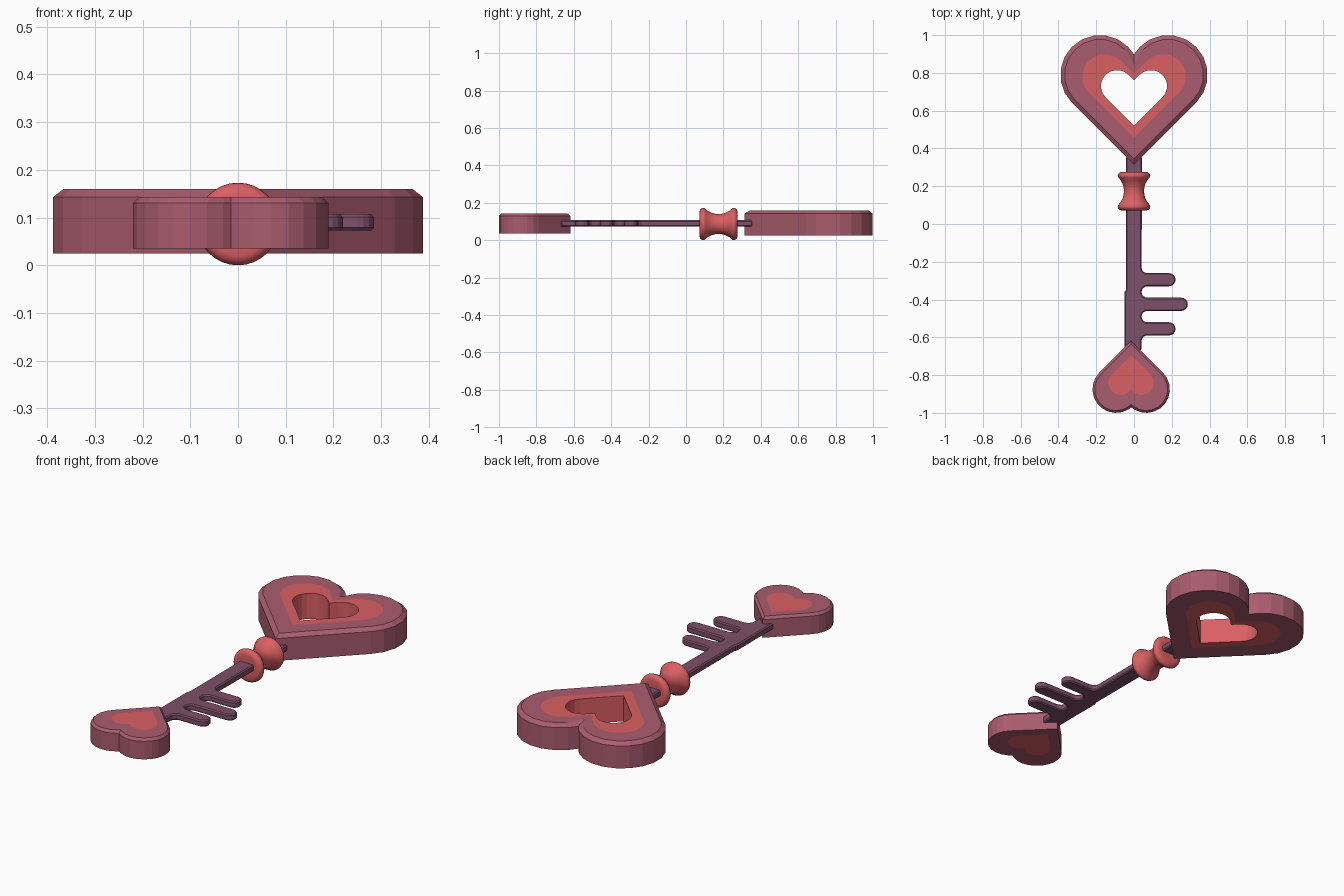
import bpy, bmesh
from math import sin, cos, acos, sqrt, pi, radians

if "Cube" in bpy.data.objects:
    bpy.data.objects.remove(bpy.data.objects["Cube"])


def material(name, rgb):
    m = bpy.data.materials.new(name)
    m.diffuse_color = (*rgb, 1)
    m.use_nodes = True
    m.node_tree.nodes["Principled BSDF"].inputs["Base Color"].default_value = m.diffuse_color
    return m


MAUVE = material("mauve", (0.40, 0.107, 0.156))
RED = material("red", (0.70, 0.115, 0.123))
PLUM = material("plum", (0.21, 0.08, 0.14))


def finish(name, bm, mats):
    bmesh.ops.recalc_face_normals(bm, faces=bm.faces)
    me = bpy.data.meshes.new(name)
    bm.to_mesh(me)
    bm.free()
    for m in mats:
        me.materials.append(m)
    ob = bpy.data.objects.new(name, me)
    bpy.context.collection.objects.link(ob)
    return ob


def arc(cx, cy, r, a0, a1, n):
    return [(cx + r * cos(radians(a0 + (a1 - a0) * i / n)),
             cy + r * sin(radians(a0 + (a1 - a0) * i / n))) for i in range(n + 1)]


def heart(cx, cy, r, n=10):
    """Heart outline: 45 degree point, two round lobes, notch."""
    end = min(135, 0.93 * acos(-min(1, cx / r)) * 180 / pi)
    notch = cy + (sqrt(r * r - cx * cx) if r > cx else r * sqrt(2) - cx)
    lobe = arc(cx, cy, r, -45, end, n)
    return ([(0, cy - cx - r * sqrt(2))] + lobe + [(0, notch)]
            + [(-x, y) for x, y in reversed(lobe)])


def heart_solid(name, rings, colours, x0=0, flip=1, hollow=False):
    """Bridge heart rings (cx, cy, r, z); colours gives a slot per band."""
    bm = bmesh.new()
    loops = [[bm.verts.new((x0 + x, flip * y, z)) for x, y in heart(cx, cy, r)]
             for cx, cy, r, z in rings]
    pairs = list(zip(loops, loops[1:]))
    if hollow:
        pairs.append((loops[-1], loops[0]))
    for (a, b), c in zip(pairs, colours):
        for i in range(len(a)):
            j = (i + 1) % len(a)
            bm.faces.new((a[i], a[j], b[j], b[i])).material_index = c
    if not hollow:
        for loop in (loops[0], loops[-1]):
            bm.faces.new(loop).material_index = 1
    return finish(name, bm, [MAUVE, RED])


# Large open heart handle
heart_solid("heart_handle", [
    (0.18, 0.79, 0.21, 0.025), (0.18, 0.79, 0.21, 0.143), (0.18, 0.79, 0.188, 0.16),
    (0.155, 0.78, 0.12, 0.16), (0.09, 0.73, 0.085, 0.16),
    (0.09, 0.73, 0.085, 0.025), (0.155, 0.78, 0.12, 0.025)],
    [0, 0, 0, 1, 1, 1, 0], hollow=True)

# Small solid heart at the tip, pointing back up the shaft
heart_solid("heart_tip", [
    (0.055, 0.84, 0.065, 0.035), (0.08, 0.875, 0.125, 0.035), (0.08, 0.875, 0.125, 0.13),
    (0.08, 0.875, 0.113, 0.143), (0.055, 0.84, 0.065, 0.143)],
    [0, 0, 0, 0], x0=-0.015, flip=-1)

# Shaft with three rounded teeth, one extruded outline
pts = [(0.043, 0.355), (-0.043, 0.355), (-0.043, -0.35), (-0.05, -0.36), (-0.05, -0.67), (0.04, -0.67)]
pts += arc(0.07, -0.62, 0.03, 180, 90, 4)
for y, tip in ((-0.555, 0.22), (-0.425, 0.285), (-0.295, 0.22)):
    pts += arc(tip - 0.035, y, 0.035, -90, 90, 8)
    if y < -0.3:
        pts += arc(0.07, y + 0.065, 0.03, 270, 90, 8)
pts += arc(0.07, -0.23, 0.03, 270, 180, 4)
bm = bmesh.new()
face = bm.faces.new([bm.verts.new((x, y, 0.073)) for x, y in pts])
ext = bmesh.ops.extrude_face_region(bm, geom=[face])
for v in ext["geom"]:
    if isinstance(v, bmesh.types.BMVert):
        v.co.z = 0.107
shaft = finish("shaft_and_teeth", bm, [PLUM])
bev = shaft.modifiers.new("edge", "BEVEL")
bev.width = 0.006
bev.segments = 1
bev.limit_method = 'ANGLE'
bev.angle_limit = radians(60)

# Turned spool collar around the shaft
half = [(0.0, 0.053), (0.02, 0.055), (0.04, 0.061), (0.058, 0.071), (0.07, 0.081),
        (0.08, 0.0865), (0.09, 0.084), (0.098, 0.077), (0.102, 0.067), (0.102, 0.05)]
profile = [(-d, r) for d, r in reversed(half[1:])] + half
bm = bmesh.new()
N = 32
rings = [[bm.verts.new((r * cos(2 * pi * i / N), 0.174 + d, 0.0865 + r * sin(2 * pi * i / N)))
          for i in range(N)] for d, r in profile]
for a, b in zip(rings, rings[1:]):
    for i in range(N):
        j = (i + 1) % N
        bm.faces.new((a[i], a[j], b[j], b[i]))
bm.faces.new(rings[0])
bm.faces.new(rings[-1])
collar = finish("collar", bm, [RED])
bpy.context.view_layer.objects.active = collar
collar.select_set(True)
bpy.ops.object.shade_smooth_by_angle(angle=radians(50))
